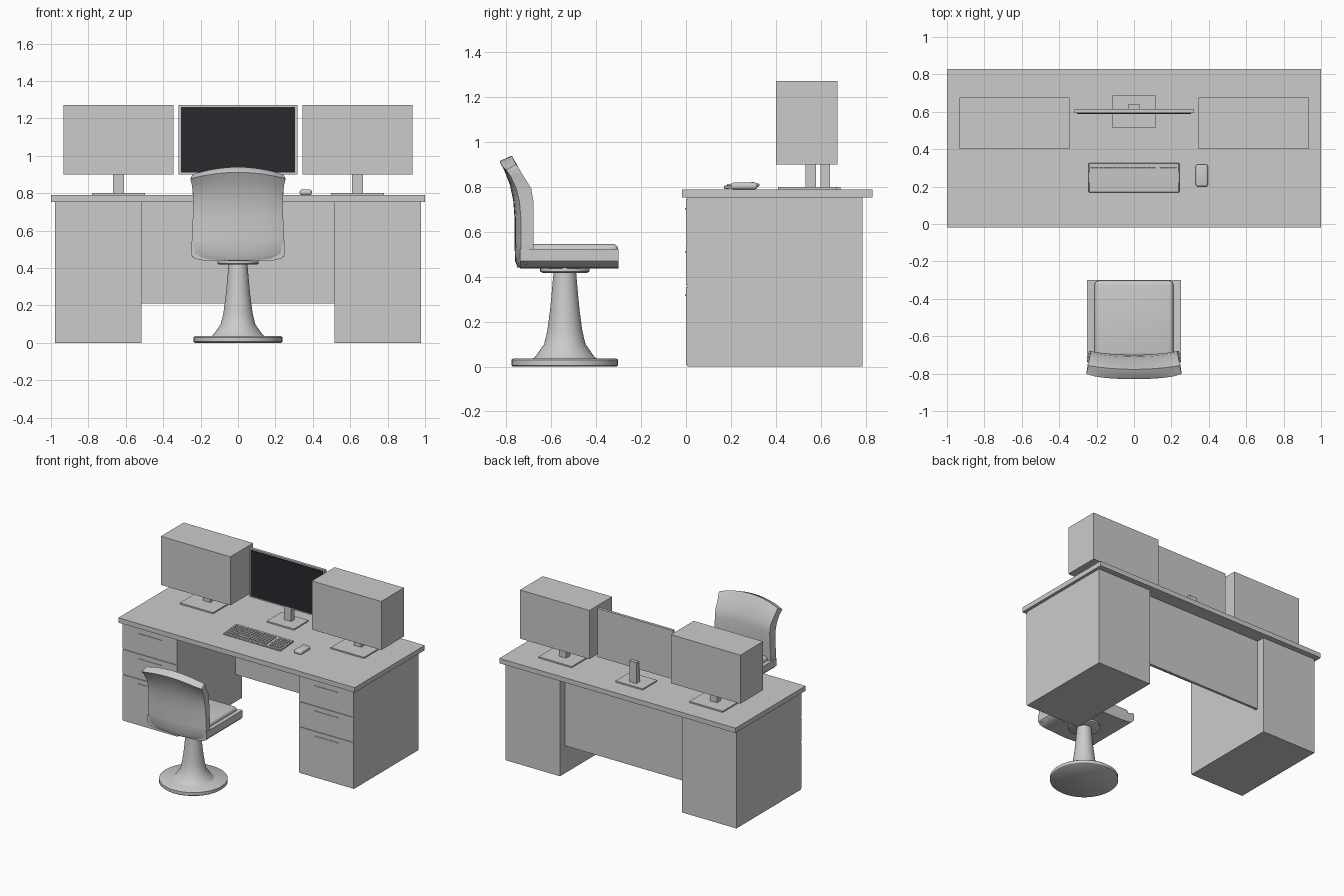
import bpy, bmesh, math
from mathutils import Matrix, Vector

if "Cube" in bpy.data.objects:
    bpy.data.objects.remove(bpy.data.objects["Cube"])


def finish(bm, name, smooth=False):
    bmesh.ops.recalc_face_normals(bm, faces=bm.faces)
    me = bpy.data.meshes.new(name)
    bm.to_mesh(me)
    bm.free()
    ob = bpy.data.objects.new(name, me)
    bpy.context.collection.objects.link(ob)
    if smooth:
        bpy.ops.object.select_all(action='DESELECT')
        ob.select_set(True)
        bpy.context.view_layer.objects.active = ob
        bpy.ops.object.shade_smooth_by_angle(angle=math.radians(40))
    return ob


def add_box(bm, x, y, z):
    """Box from (min, max) pairs."""
    lo, hi = Vector((x[0], y[0], z[0])), Vector((x[1], y[1], z[1]))
    m = Matrix.Translation((lo + hi) / 2) @ Matrix.Diagonal((*(hi - lo), 1))
    bmesh.ops.create_cube(bm, size=1, matrix=m)


def box(name, x, y, z, bevel=0, segments=3):
    bm = bmesh.new()
    add_box(bm, x, y, z)
    if bevel:
        bmesh.ops.bevel(bm, geom=bm.edges[:], offset=bevel, segments=segments,
                        profile=0.5, affect='EDGES')
    return finish(bm, name, bevel > 0)


def loft(name, rings, smooth=True):
    """Skin closed rings of equal length and cap both ends."""
    bm = bmesh.new()
    rows = [[bm.verts.new(p) for p in r] for r in rings]
    n = len(rows[0])
    for a, b in zip(rows, rows[1:]):
        for i in range(n):
            j = (i + 1) % n
            bm.faces.new((a[i], a[j], b[j], b[i]))
    bm.faces.new(rows[0])
    # the top cap is a strip of quads so it can follow a curve
    t = rows[-1]
    for i in range(n // 2 - 1):
        bm.faces.new((t[i], t[i + 1], t[n - 2 - i], t[n - 1 - i]))
    return finish(bm, name, smooth)


def lathe(name, profile, cy, sides=40):
    """Turned part: (radius, z) profile around a vertical axis."""
    bm = bmesh.new()
    rows = [[bm.verts.new((r * math.cos(2 * math.pi * i / sides),
                           cy + r * math.sin(2 * math.pi * i / sides), z))
             for i in range(sides)] for r, z in profile]
    for a, b in zip(rows, rows[1:]):
        for i in range(sides):
            j = (i + 1) % sides
            bm.faces.new((a[i], a[j], b[j], b[i]))
    bm.faces.new(rows[0])
    bm.faces.new(rows[-1])
    return finish(bm, name, True)


# Desk
box("desk_top", (-1, 1), (-0.018, 0.83), (0.753, 0.79))
box("back_panel", (-0.52, 0.52), (0.705, 0.725), (0.21, 0.753))
for side, s in (("left", -1), ("right", 1)):
    cx = 0.747 * s
    box(side + "_pedestal", (cx - 0.231, cx + 0.231), (0.006, 0.787), (0, 0.753))
    for i, (z0, z1) in enumerate(((0.556, 0.748), (0.363, 0.548), (0.008, 0.355))):
        box(f"{side}_drawer_{i + 1}", (cx - 0.229, cx + 0.229), (0, 0.006), (z0, z1))
        h = (0.703, 0.51, 0.318)[i]
        box(f"{side}_handle_{i + 1}", (cx - 0.098, cx + 0.098), (-0.004, 0), (h - 0.003, h + 0.003))

# Side displays on stands
for side, s in (("left", -1), ("right", 1)):
    cx = 0.639 * s
    box(side + "_display", (cx - 0.294, cx + 0.294), (0.4, 0.675), (0.9, 1.272))
    box(side + "_stand_post", (cx - 0.03, cx + 0.03), (0.533, 0.58), (0.8, 0.9))
    box(side + "_stand_base", (cx - 0.141, cx + 0.141), (0.41, 0.67), (0.79, 0.8))

# Centre monitor
box("centre_monitor", (-0.318, 0.318), (0.593, 0.614), (0.9, 1.272))
box("centre_stand_post", (-0.03, 0.03), (0.6, 0.642), (0.8, 0.96))
box("centre_stand_base", (-0.115, 0.115), (0.512, 0.688), (0.79, 0.8))
screen = box("screen", (-0.304, 0.304), (0.587, 0.593), (0.911, 1.262))
dark = bpy.data.materials.new("screen_dark")
dark.diffuse_color = (0.022, 0.022, 0.028, 1)
dark.use_nodes = True
dark.node_tree.nodes["Principled BSDF"].inputs["Base Color"].default_value = dark.diffuse_color
screen.data.materials.append(dark)

# Keyboard: sloped body with rows of keys
tilt = Matrix.Translation((0, 0.17, 0.791)) @ Matrix.Rotation(math.radians(4), 4, 'X')
body = box("keyboard", (-0.242, 0.242), (0, 0.158), (0, 0.015), 0.003, 1)
body.matrix_world = tilt
bm = bmesh.new()
for row in range(6):
    y = 0.014 + row * 0.0205
    for x0, x1, count in ((-0.231, 0.118, 15), (0.138, 0.232, 4)):
        pitch = (x1 - x0) / count
        for k in range(count):
            x = x0 + k * pitch
            if row == 0 and count == 15 and 4 <= k <= 8:   # space bar
                if k == 4:
                    add_box(bm, (x, x + 5 * pitch - 0.004), (y, y + 0.016), (0.015, 0.022))
                continue
            add_box(bm, (x, x + pitch - 0.004), (y, y + 0.016), (0.015, 0.022))
finish(bm, "keys").matrix_world = tilt

# Mouse
box("mouse", (0.33, 0.395), (0.2, 0.318), (0.79, 0.82), 0.012, 4)

# Chair pedestal
CY = -0.54
lathe("chair_base", [(0.23, 0), (0.238, 0.006), (0.238, 0.03), (0.23, 0.036)], CY)
lathe("chair_column", [(0.145, 0.034), (0.13, 0.046), (0.092, 0.1), (0.078, 0.16), (0.066, 0.25),
                       (0.061, 0.3), (0.05, 0.425)], CY)
lathe("chair_collar", [(0.1, 0.418), (0.11, 0.424), (0.11, 0.442)], CY)

# Seat shell: scooped section pulled front to back
half = [(0.1, 0.438), (0.19, 0.441), (0.23, 0.45), (0.25, 0.47), (0.25, 0.525), (0.235, 0.525), (0.2, 0.515)]
section = half + [(-x, z) for x, z in reversed(half)]
bm = bmesh.new()
front = bm.faces.new([bm.verts.new((x, -0.3, z)) for x, z in section])
ext = bmesh.ops.extrude_face_region(bm, geom=[front], use_keep_orig=True)
bmesh.ops.translate(bm, vec=(0, -0.44, 0), verts=[v for v in ext["geom"] if isinstance(v, bmesh.types.BMVert)])
finish(bm, "seat_shell", True)
box("seat_cushion", (-0.21, 0.21), (-0.71, -0.303), (0.48, 0.546), 0.022, 4)

# Backrest: curved rings of (z rear, z front, y rear, y front, half width, edge lift)
rows = [(0.44, 0.44, -0.75, -0.71, 0.243, 0.018),
        (0.47, 0.47, -0.762, -0.70, 0.25, 0.01),
        (0.55, 0.55, -0.764, -0.70, 0.247, 0),
        (0.66, 0.66, -0.764, -0.70, 0.242, 0),
        (0.74, 0.74, -0.77, -0.70, 0.239, -0.005),
        (0.81, 0.81, -0.785, -0.71, 0.241, -0.015),
        (0.87, 0.88, -0.808, -0.748, 0.247, -0.025),
        (0.912, 0.925, -0.83, -0.768, 0.255, -0.035),
        (0.918, 0.94, -0.826, -0.777, 0.252, -0.04)]
us = [i / 6 - 1 for i in range(13)]
rings = []
for zr, zf, yr, yf, w, lift in rows:
    ring = [(u * w * 0.97, yf + 0.02 * u * u, zf + lift * u * u) for u in us]
    ring += [(u * w, yr + 0.02 * u * u + 0.008 * u ** 8, zr + lift * u * u) for u in reversed(us)]
    rings.append(ring)
loft("backrest", rings)
